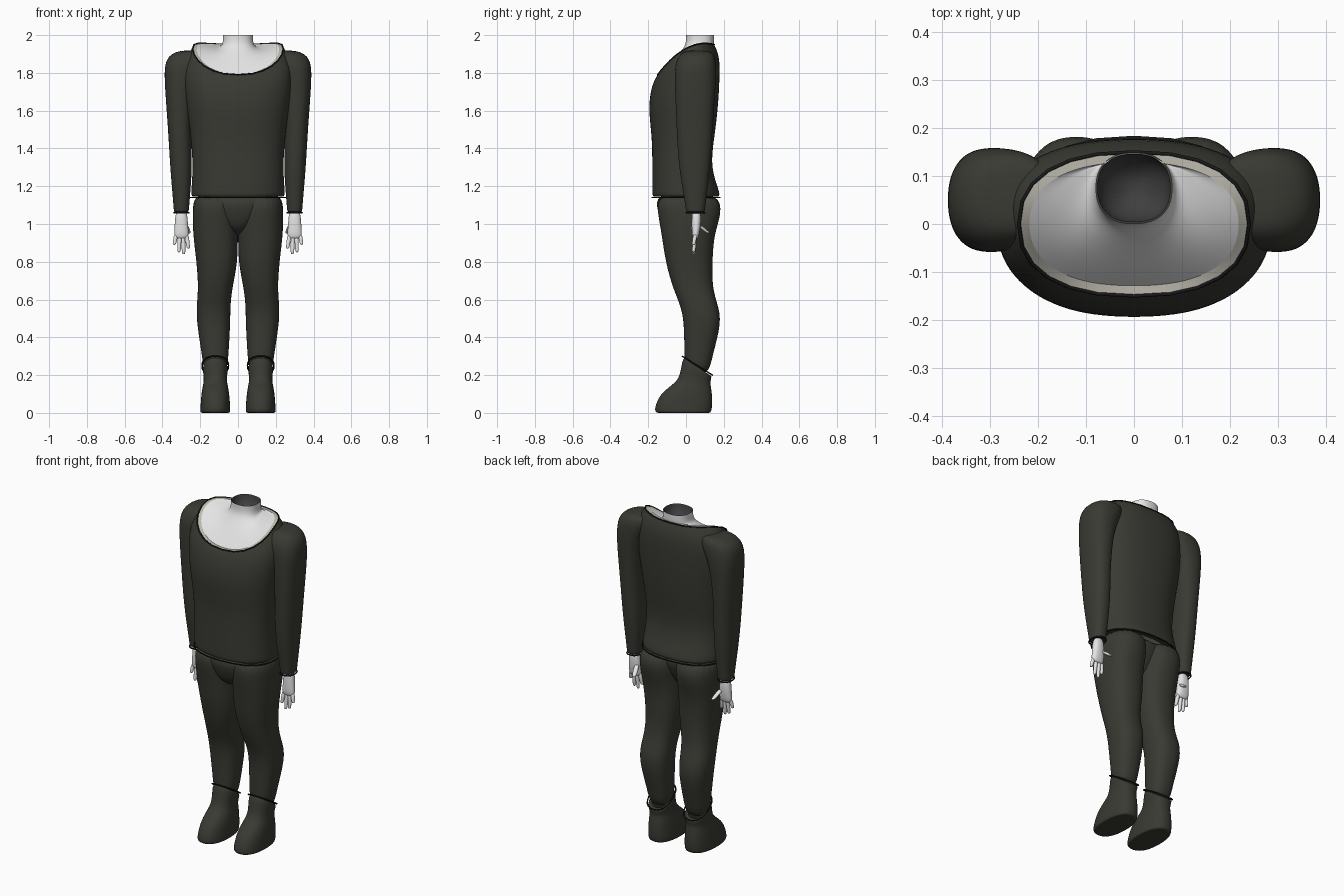
import bpy
import bmesh
from math import cos, sin, pi, copysign
from mathutils import Vector

cube = bpy.data.objects.get("Cube")
if cube:
    bpy.data.objects.remove(cube, do_unlink=True)


def material(name, red, green, blue):
    mat = bpy.data.materials.new(name)
    mat.use_nodes = True
    mat.diffuse_color = (red, green, blue, 1)
    shader = mat.node_tree.nodes["Principled BSDF"]
    shader.inputs["Base Color"].default_value = mat.diffuse_color
    shader.inputs["Roughness"].default_value = .8
    return mat


CLOTH = material("dark olive cloth", .042, .042, .034)
SEAM = material("black seam", .01, .01, .01)
SKIN = material("pale skin", .78, .78, .78)
TRIM = material("beige lining", .5, .48, .42)
HOLLOW = material("dark hollow", .05, .05, .05)
SIDES = 24


def section(z, half, front, back, x=0, rise=0, arch=0, power=.85):
    """Rounded outline; its back edge is lifted by rise, its sides by arch."""
    points = []
    for i in range(SIDES):
        angle = 2 * pi * i / SIDES
        across, depth = (copysign(abs(v) ** power, v)
                         for v in (cos(angle), sin(angle)))
        t = (depth + 1) / 2
        points.append(Vector((x + half * across, front + t * (back - front),
                              z + rise * t + arch * (1 - depth * depth))))
    return points


def mirrored(outline):
    return [Vector((-p.x, p.y, p.z)) for p in reversed(outline)]


def add_object(name, data, mat):
    data.materials.append(mat)
    obj = bpy.data.objects.new(name, data)
    bpy.context.collection.objects.link(obj)
    return obj


def loft(name, mat, *outlines, side=1, bottom=False, top=False):
    """Smooth skin over outlines listed bottom to top, or outside to inside."""
    bm = bmesh.new()
    if side < 0:
        outlines = [mirrored(o) for o in outlines]
    rows = [[bm.verts.new(p) for p in outline] for outline in outlines]
    for low, high in zip(rows, rows[1:]):
        for i in range(SIDES):
            bm.faces.new((low[i - 1], low[i], high[i], high[i - 1]))
    if bottom:
        bm.faces.new(rows[0][::-1])
    if top:
        bm.faces.new(rows[-1])
    for face in bm.faces:
        face.smooth = True
    mesh = bpy.data.meshes.new(name)
    bm.to_mesh(mesh)
    bm.free()
    subdivision = add_object(name, mesh, mat).modifiers.new("smooth", "SUBSURF")
    subdivision.levels = subdivision.render_levels = 2


def piping(name, outline, side=1):
    """Thin cord that follows one outline."""
    curve = bpy.data.curves.new(name, "CURVE")
    curve.dimensions = "3D"
    curve.bevel_depth = .004
    curve.bevel_resolution = 1
    line = curve.splines.new("POLY")
    line.points.add(SIDES - 1)
    for point, place in zip(line.points, outline):
        point.co = (place.x * side, place.y, place.z, 1)
    line.use_cyclic_u = True
    add_object(name, curve, SEAM)


def finger(name, base, tip, radius, side):
    """Tapered finger between two points, rounded at the tip."""
    outlines = []
    for t, scale in ((1, .4), (.95, .75), (.8, .9), (0, 1.1)):
        spot = Vector(base).lerp(Vector(tip), t)
        r = radius * scale
        outlines.append(section(z=spot.z, half=r, front=spot.y - r,
                                back=spot.y + r, x=spot.x, power=1))
    loft(name, SKIN, *outlines, side=side, bottom=True, top=True)


# Shirt body, with a scooped neckline
hem = section(z=1.14, half=.25, front=-.18, back=.18)
neckline = section(z=1.79, half=.24, front=-.15, back=.15, rise=.16, arch=.06)
loft("shirt_body", CLOTH,
     section(z=1.15, half=.2, front=-.14, back=.14),
     hem,
     section(z=1.17, half=.25, front=-.18, back=.18),
     section(z=1.3, half=.24, front=-.18, back=.13),
     section(z=1.45, half=.25, front=-.18, back=.15),
     section(z=1.6, half=.27, front=-.2, back=.17),
     section(z=1.7, half=.29, front=-.19, back=.18, rise=.07),
     section(z=1.76, half=.29, front=-.17, back=.18, rise=.13, arch=.04),
     neckline)
piping("shirt_hem", hem)
piping("neckline_edge", neckline)

# Pale lining inside the neckline
lining = section(z=1.79, half=.22, front=-.13, back=.13, rise=.16, arch=.06)
loft("neckline_lining", TRIM, neckline, lining)

# Upper chest and open neck
loft("chest_and_neck", SKIN,
     lining,
     section(z=1.84, half=.17, front=-.09, back=.13, rise=.1, arch=.04),
     section(z=1.91, half=.1, front=-.03, back=.14, rise=.04),
     section(z=1.95, half=.08, front=0, back=.15),
     section(z=2, half=.08, front=0, back=.15))
loft("neck_hollow", HOLLOW,
     section(z=2, half=.077, front=.003, back=.147),
     section(z=1.96, half=.07, front=.01, back=.14),
     section(z=1.92, half=.02, front=.05, back=.1),
     top=True)

# Pelvis of the trousers
loft("trouser_pelvis", CLOTH,
     section(z=.94, half=.02, front=-.05, back=.05),
     section(z=.98, half=.08, front=-.12, back=.09),
     section(z=1.06, half=.16, front=-.15, back=.13),
     section(z=1.17, half=.22, front=-.17, back=.16),
     bottom=True, top=True)

for side, word in ((1, "left"), (-1, "right")):
    # Sleeve with a rounded shoulder
    cuff = section(z=1.06, x=.3, half=.04, front=0, back=.1)
    loft(word + "_sleeve", CLOTH,
         section(z=1.07, x=.3, half=.02, front=.02, back=.08),
         cuff,
         section(z=1.08, x=.3, half=.04, front=0, back=.1),
         section(z=1.3, x=.3, half=.06, front=-.04, back=.13),
         section(z=1.5, x=.31, half=.06, front=-.05, back=.14),
         section(z=1.75, x=.31, half=.08, front=-.06, back=.16),
         section(z=1.85, x=.28, half=.11, front=-.06, back=.16),
         section(z=1.9, x=.26, half=.1, front=-.03, back=.15),
         section(z=1.92, x=.24, half=.06, front=0, back=.12),
         side=side, bottom=True, top=True)
    piping(word + "_cuff_edge", cuff, side)

    # Hand with splayed fingers and a thumb pointing back
    loft(word + "_palm", SKIN,
         section(z=.92, x=.3, half=.03, front=.04, back=.06),
         section(z=.94, x=.3, half=.04, front=.03, back=.07),
         section(z=1, x=.3, half=.035, front=.03, back=.08),
         section(z=1.08, x=.3, half=.03, front=.03, back=.08),
         side=side, bottom=True, top=True)
    for i, length in enumerate((.08, .11, .1, .06)):
        spread = i - 1.5
        finger(f"{word}_finger_{i + 1}",
               base=(.3 + .018 * spread, .05, .95),
               tip=(.3 + .025 * spread, .04, .95 - length),
               radius=.011, side=side)
    finger(word + "_thumb", base=(.28, .06, 1), tip=(.26, .12, .95),
           radius=.014, side=side)

    # Trouser leg, from ankle over calf, knee and thigh to waist
    loft(word + "_trouser_leg", CLOTH,
         section(z=.2, x=.12, half=.06, front=0, back=.12),
         section(z=.3, x=.12, half=.07, front=-.01, back=.14),
         section(z=.48, x=.13, half=.09, front=-.01, back=.19),
         section(z=.57, x=.13, half=.09, front=-.03, back=.17),
         section(z=.66, x=.12, half=.09, front=-.07, back=.14),
         section(z=.8, x=.11, half=.11, front=-.11, back=.14),
         section(z=.95, x=.12, half=.12, front=-.13, back=.15),
         section(z=1.05, x=.12, half=.12, front=-.15, back=.19),
         section(z=1.17, x=.12, half=.12, front=-.16, back=.18),
         side=side, bottom=True, top=True)

    # Boot with a flat sole and a slanted top
    boot_top = section(z=.3, x=.12, half=.07, front=-.02, back=.14, rise=-.1)
    loft(word + "_boot", CLOTH,
         section(z=0, x=.12, half=.06, front=-.14, back=.12),
         section(z=0, x=.12, half=.08, front=-.16, back=.13),
         section(z=.02, x=.12, half=.08, front=-.17, back=.14),
         section(z=.1, x=.12, half=.075, front=-.14, back=.14),
         section(z=.15, x=.12, half=.065, front=-.07, back=.13),
         section(z=.19, x=.12, half=.06, front=-.03, back=.13, rise=-.02),
         boot_top,
         section(z=.29, x=.12, half=.05, front=.01, back=.11, rise=-.09),
         side=side, bottom=True)
    piping(word + "_boot_edge", boot_top, side)
